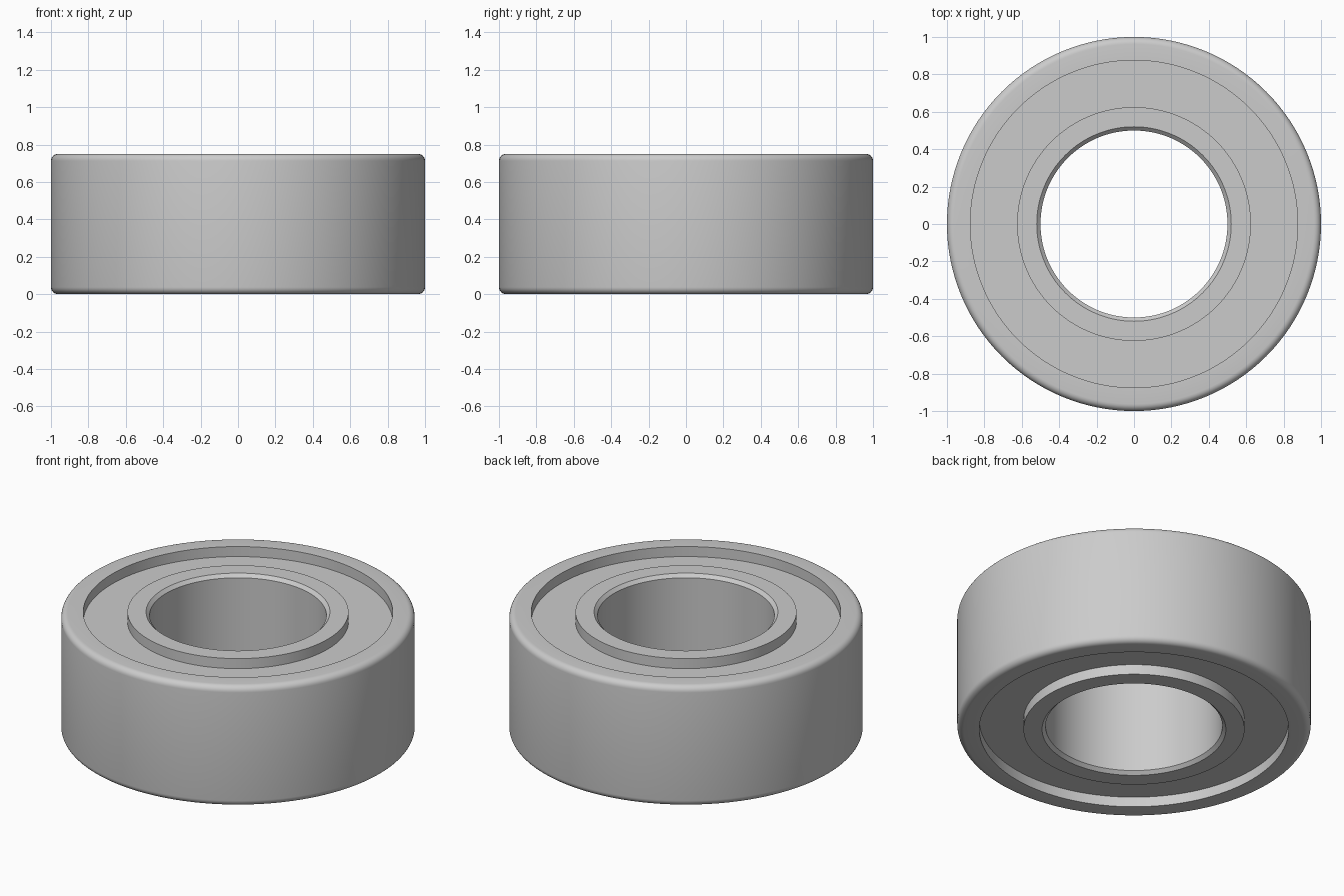
import bpy
import bmesh
from math import cos, sin, pi, radians
from mathutils import Vector

cube = bpy.data.objects.get("Cube")
if cube:
    bpy.data.objects.remove(cube, do_unlink=True)

# Main dimensions
HEIGHT = 0.75
OUTER, BORE = 1.0, 0.5
GROOVE_OUT, GROOVE_IN, GROOVE_DEPTH = 0.875, 0.625, 0.0625
FILLET, CHAMFER = 0.0375, 0.02
FILLET_STEPS, SEGMENTS = 6, 128

# Plain grey steel
steel = bpy.data.materials.new("grey_steel")
steel.use_nodes = True
colour = (0.6, 0.6, 0.6, 1.0)
steel.diffuse_color = colour
steel.node_tree.nodes["Principled BSDF"].inputs["Base Color"].default_value = colour


def half_profile():
    """Upper half of the cross-section, from the outer wall in to the bore."""
    half = HEIGHT / 2
    points = []
    for i in range(FILLET_STEPS + 1):
        a = pi / 2 * i / FILLET_STEPS
        points.append((OUTER - FILLET + FILLET * cos(a),
                       half - FILLET + FILLET * sin(a)))
    points += [(GROOVE_OUT, half), (GROOVE_OUT, half - GROOVE_DEPTH),
               (GROOVE_IN, half - GROOVE_DEPTH), (GROOVE_IN, half),
               (BORE + CHAMFER, half), (BORE, half - CHAMFER)]
    return points


def revolve(name, profile, material):
    """Turn a closed (radius, height) profile around the z axis."""
    bm = bmesh.new()
    verts = [bm.verts.new((r, 0, z)) for r, z in profile]
    edges = [bm.edges.new((v, verts[i - 1])) for i, v in enumerate(verts)]
    bmesh.ops.spin(bm, geom=verts + edges, cent=Vector(), axis=Vector((0, 0, 1)),
                   angle=2 * pi, steps=SEGMENTS, use_merge=True)
    bmesh.ops.remove_doubles(bm, verts=bm.verts, dist=0.0001)
    bmesh.ops.recalc_face_normals(bm, faces=bm.faces)
    mesh = bpy.data.meshes.new(name)
    bm.to_mesh(mesh)
    bm.free()
    mesh.materials.append(material)
    obj = bpy.data.objects.new(name, mesh)
    bpy.context.collection.objects.link(obj)
    return obj


# Bearing body: outer race, recessed shield faces and inner race in one turned solid
upper = half_profile()
lower = [(r, -z) for r, z in reversed(upper)]
bearing = revolve("bearing_ring", upper + lower, steel)
bearing.location.z = HEIGHT / 2

# Smooth round walls, crisp groove and chamfer edges
bpy.ops.object.select_all(action="DESELECT")
bearing.select_set(True)
bpy.context.view_layer.objects.active = bearing
bpy.ops.object.shade_smooth_by_angle(angle=radians(30))
